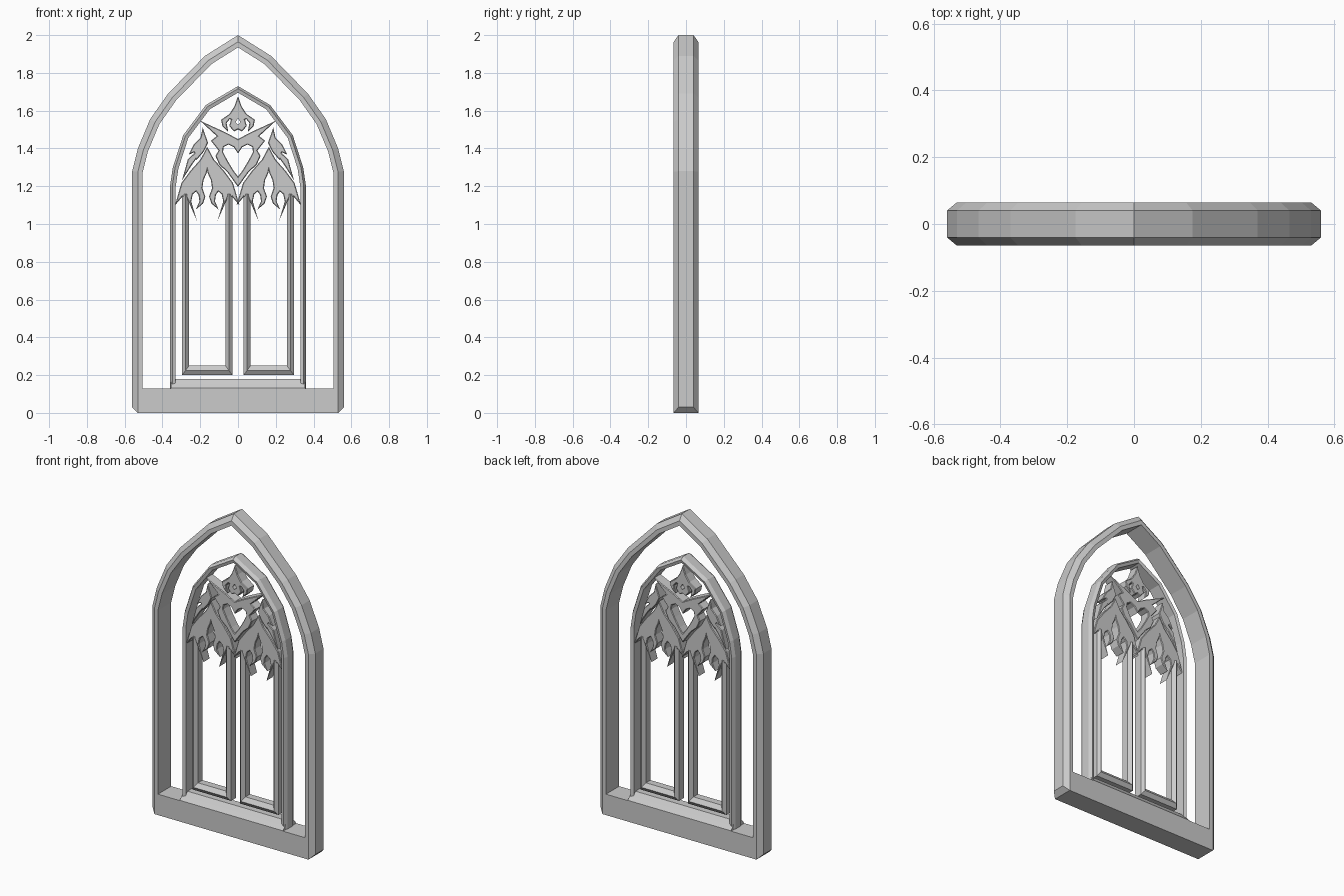
import bpy, bmesh, math
from mathutils import Vector, Matrix

if "Cube" in bpy.data.objects:
    bpy.data.objects.remove(bpy.data.objects["Cube"])


def add_object(name, bm):
    bmesh.ops.remove_doubles(bm, verts=bm.verts, dist=1e-5)
    bmesh.ops.dissolve_degenerate(bm, edges=bm.edges, dist=1e-5)
    bmesh.ops.recalc_face_normals(bm, faces=bm.faces)
    me = bpy.data.meshes.new(name)
    bm.to_mesh(me)
    bm.free()
    ob = bpy.data.objects.new(name, me)
    bpy.context.collection.objects.link(ob)
    return ob


def full(half):
    """Complete a right-half outline (bottom to top) with its mirror image."""
    return half + [(-x, z) for x, z in reversed(half) if x > 1e-6]


def inset(pts, d):
    """Mitred inward offset of a counter-clockwise outline."""
    out, n = [], len(pts)
    for i in range(n):
        p = Vector(pts[i])
        a = (p - Vector(pts[i - 1])).normalized()
        b = (Vector(pts[(i + 1) % n]) - p).normalized()
        na, nb = Vector((-a.y, a.x)), Vector((-b.y, b.x))
        m = (na + nb) / (1 + na.dot(nb))
        out.append(tuple(p + m * d))
    return out


def ring_frame(name, loops):
    """Closed frame from outlines, each (points, half depth), outer to inner."""
    bm = bmesh.new()
    section = [(p, -y) for p, y in loops] + [(p, y) for p, y in reversed(loops)]
    rings = [[bm.verts.new((x, y, z)) for x, z in p] for p, y in section]
    n = len(rings[0])
    for k in range(len(rings)):
        r, s = rings[k], rings[(k + 1) % len(rings)]
        for i in range(n):
            j = (i + 1) % n
            bm.faces.new((r[i], r[j], s[j], s[i]))
    return add_object(name, bm)


def tracery(name, outlines, cx=0.0, depth=0.03):
    """Pierced flat ornament; outlines are in hundredths of a unit."""
    cu = bpy.data.curves.new(name, 'CURVE')
    cu.dimensions = '2D'
    cu.fill_mode = 'BOTH'
    cu.extrude = depth
    cu.bevel_depth = 0.004
    cu.bevel_resolution = 0
    for pts in outlines:
        sp = cu.splines.new('POLY')
        sp.points.add(len(pts) - 1)
        for q, (x, z) in zip(sp.points, pts):
            q.co = (x / 100, z / 100, 0, 1)
        sp.use_cyclic_u = True
    tmp = bpy.data.objects.new(name + "_curve", cu)
    bpy.context.collection.objects.link(tmp)
    dg = bpy.context.evaluated_depsgraph_get()
    me = bpy.data.meshes.new_from_object(tmp.evaluated_get(dg))
    bpy.data.objects.remove(tmp)
    me.transform(Matrix.Translation((cx, 0, 0)) @ Matrix.Rotation(math.pi / 2, 4, 'X'))
    for p in me.polygons:
        p.use_smooth = False
    me.name = name
    bpy.context.collection.objects.link(bpy.data.objects.new(name, me))


# Outer pointed arch with its solid base
arch = [(.56, 1.28), (.53, 1.40), (.465, 1.555), (.37, 1.69), (.175, 1.89), (0, 2.0)]
outer = full([(.53, 0), (.56, .03)] + arch)
shape = full([(.56, -.1), (.56, .03)] + arch)


def with_base(d, z):
    pts = inset(shape, d)
    for i in (0, 1, -1, -2):
        pts[i] = (pts[i][0], z)
    return pts


ring_frame("outer_frame", [(outer, .04), (with_base(.03, 0), .065),
                           (with_base(.055, .13), .065)])

# Inner pointed arch
inner = full([(.36, .08), (.36, 1.20), (.345, 1.30), (.29, 1.47), (.17, 1.63), (0, 1.73)])
ring_frame("inner_frame", [(inner, .027), (inset(inner, .012), .048),
                           (inset(inner, .03), .042)])

# Sloping sill under the inner arch
bm = bmesh.new()
prof = [(-.065, .12), (-.065, .132), (-.045, .155), (-.025, .18)]
prof += [(-y, z) for y, z in reversed(prof)]
a = bm.faces.new([bm.verts.new((-.355, y, z)) for y, z in prof])
ext = bmesh.ops.extrude_face_region(bm, geom=[a], use_keep_orig=True)
bmesh.ops.translate(bm, vec=(.71, 0, 0),
                    verts=[v for v in ext['geom'] if isinstance(v, bmesh.types.BMVert)])
add_object("sill", bm)

# Window lights: bottom rail and two stiles, topped by a cusped head
head_half = [(0, 140), (3.2, 134), (8.5, 128), (13.3, 121.5), (16.2, 111.5),
             (13.3, 115), (10.6, 114.5), (7.6, 107.6), (8.9, 112), (8, 116),
             (5.8, 117.8), (4.2, 115.5), (3.7, 112), (5, 109), (2.6, 111),
             (1.4, 114.5), (3, 119), (2.3, 123.5), (.7, 127), (0, 130)]
head = head_half + [(-x, z) for x, z in reversed(head_half[1:-1])]


def u_path(d):
    w = .133 - d
    return [(w, 1.16), (w, .20 + d * 1.35), (-w, .20 + d * 1.35), (-w, 1.16)]


for side, cx in (("left", -.163), ("right", .163)):
    bm = bmesh.new()
    sec = [(0, -.025), (.018, -.042), (.037, -.022), (.037, .022), (.018, .042), (0, .025)]
    rows = [[bm.verts.new((cx + x, y, z)) for x, z in u_path(d)] for d, y in sec]
    for k in range(6):
        r, s = rows[k], rows[(k + 1) % 6]
        for i in range(3):
            bm.faces.new((r[i], r[i + 1], s[i + 1], s[i]))
    for i in (0, 3):
        bm.faces.new([r[i] for r in rows])
    add_object(side + "_light_frame", bm)
    tracery(side + "_light_head", [head], cx)

# Heart-shaped central tracery
heart_out = [(0, 144.5), (6.5, 148), (18, 153.3), (10.6, 146.5), (13.8, 144), (9.8, 139),
             (11.5, 136), (9.5, 131.5), (5.5, 128), (0, 120.3)]
heart_in = [(0, 138), (2, 141), (5, 142.5), (8, 141), (8.3, 138), (6, 133.5),
            (2.7, 128), (0, 124.5)]


def closed(half):
    return half + [(-x, z) for x, z in reversed(half[1:-1])]


tracery("heart_tracery", [closed(heart_out), closed(heart_in)])

# Trefoil leaf under the apex
top = [(0, 166.5), (1.6, 162), (4.2, 158), (8.5, 155), (7.9, 152), (5.8, 150),
       (6.5, 153.5), (4.5, 156), (3.2, 155.5), (4.2, 152), (2, 149.5), (0, 150.5)]
tracery("apex_leaf", [closed(top), closed([(0, 156), (1.3, 153.8), (0, 152.5)])])

# Flame leaves between the heads and the inner arch
leaf = [(18.6, 149.6), (19.5, 145.5), (23, 142), (25.3, 137.5), (23, 138.5), (22, 134.5),
        (18.5, 138.5), (16.3, 143)]
strand = [(22, 138), (26.2, 134), (28.6, 125.5), (24.8, 131.5), (21.5, 136)]
for side, s in (("right", 1), ("left", -1)):
    for part, pts in (("leaf", leaf), ("leaf_tail", strand)):
        tracery(side + "_" + part, [[(s * x, z) for x, z in pts][::s]])
